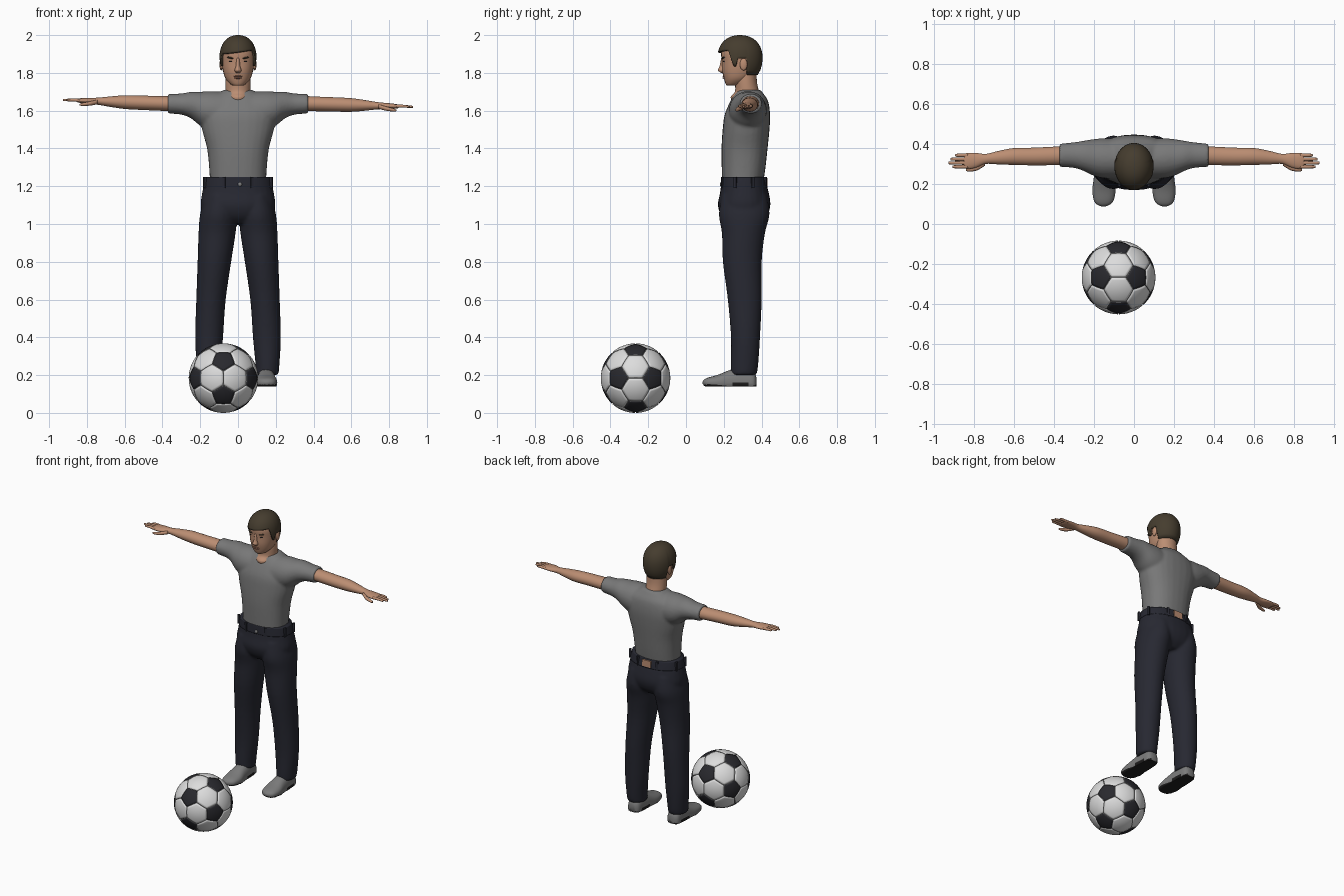
import bpy, bmesh, math
from mathutils import Vector, Matrix

cube = bpy.data.objects.get("Cube")
if cube:
    bpy.data.objects.remove(cube, do_unlink=True)


def material(name, r, g, b):
    mat = bpy.data.materials.new(name)
    mat.use_nodes = True
    colour = (r, g, b, 1)
    mat.diffuse_color = colour
    shader = mat.node_tree.nodes["Principled BSDF"]
    shader.inputs["Base Color"].default_value = colour
    shader.inputs["Roughness"].default_value = .8
    return mat


SKIN = material("skin", .5, .27, .17)
HAIR = material("brown hair", .06, .046, .028)
SHIRT = material("grey shirt", .19, .19, .19)
JEANS = material("dark denim", .02, .021, .031)
SHOE = material("grey shoe", .2, .2, .2)
DARK = material("dark rubber", .015, .014, .014)
WHITE = material("ball white", .72, .72, .72)
BLACK = material("ball black", .022, .022, .027)
SEAM = material("seam grey", .2, .2, .2)
LIPS = material("lips", .33, .15, .1)


def finish(name, bm, *mats):
    """Turn a bmesh into a smooth shaded object."""
    bmesh.ops.recalc_face_normals(bm, faces=bm.faces)
    for face in bm.faces:
        face.smooth = True
    mesh = bpy.data.meshes.new(name)
    bm.to_mesh(mesh)
    bm.free()
    for mat in mats:
        mesh.materials.append(mat)
    obj = bpy.data.objects.new(name, mesh)
    bpy.context.collection.objects.link(obj)
    return obj


def resample(rows, steps=4):
    """Smooth curve through the given rows."""
    out = []
    for i in range(len(rows) - 1):
        before, a, b = rows[max(i - 1, 0)], rows[i], rows[i + 1]
        after = rows[min(i + 2, len(rows) - 1)]
        for s in range(steps):
            t = s / steps
            out.append([q + t / 2 * (r - p + t * (2 * p - 5 * q + 4 * r - w + t * (3 * (q - r) + w - p)))
                        for p, q, r, w in zip(before, a, b, after)])
    return out + [list(rows[-1])]


def loft(bm, rows, axis="z", power=2, sides=28, place=lambda p: p):
    """Skin oval rings; a row is (position, centre, radius, centre, radius)."""
    k = "xyz".index(axis)
    u, v = [i for i in range(3) if i != k]
    rings = []
    for t, cu, ru, cv, rv in resample(rows):
        ring = []
        for i in range(sides):
            angle = math.tau * i / sides
            c, s = math.cos(angle), math.sin(angle)
            p = Vector()
            p[k] = t
            p[u] = cu + ru * math.copysign(abs(c) ** (2 / power), c)
            p[v] = cv + rv * math.copysign(abs(s) ** (2 / power), s)
            ring.append(bm.verts.new(place(p)))
        rings.append(ring)
    for a, b in zip(rings, rings[1:]):
        for i in range(sides):
            j = (i + 1) % sides
            bm.faces.new((a[i], a[j], b[j], b[i]))
    bm.faces.new(rings[0])
    bm.faces.new(rings[-1])


def blob(name, mat, loc, size, tilt=0):
    bm = bmesh.new()
    matrix = Matrix.Translation(loc) @ Matrix.Rotation(tilt, 4, "Y") @ Matrix.Diagonal((*size, 1))
    bmesh.ops.create_uvsphere(bm, u_segments=16, v_segments=10, radius=1, matrix=matrix)
    return finish(name, bm, mat)


def box(name, mat, loc, size, turn=0):
    bm = bmesh.new()
    matrix = Matrix.Translation(loc) @ Matrix.Rotation(turn, 4, "Z") @ Matrix.Diagonal((*size, 1))
    bmesh.ops.create_cube(bm, size=1, matrix=matrix)
    obj = finish(name, bm, mat)
    for poly in obj.data.polygons:
        poly.use_smooth = False


def merge_cloth(obj):
    """Blend overlapping lofts into one garment."""
    remesh = obj.modifiers.new("blend", "REMESH")
    remesh.mode = "VOXEL"
    remesh.voxel_size = .009
    remesh.use_smooth_shade = True
    smooth = obj.modifiers.new("soften", "SMOOTH")
    smooth.iterations = 4


# Shirt: torso and sleeves
bm = bmesh.new()
loft(bm, [(1.21, 0, .148, .3, .108), (1.3, 0, .153, .305, .116), (1.4, 0, .164, .31, .122),
          (1.5, 0, .19, .318, .124), (1.58, 0, .2, .325, .12), (1.65, 0, .17, .335, .1),
          (1.69, 0, .11, .335, .075), (1.71, 0, .075, .335, .06)], power=2.3)
for side in (-1, 1):
    loft(bm, [(.08, .325, .1, 1.59, .11), (.15, .328, .1, 1.6, .103), (.2, .332, .092, 1.61, .09),
              (.25, .34, .076, 1.63, .07), (.3, .344, .064, 1.635, .056), (.372, .343, .058, 1.637, .052)],
         "x", place=lambda p: Vector((side * p.x, p.y, p.z)))
merge_cloth(finish("shirt", bm, SHIRT))

# Jeans: hips and both legs
bm = bmesh.new()
loft(bm, [(1.0, 0, .1, .308, .08), (1.04, 0, .175, .308, .12), (1.1, 0, .197, .308, .139),
          (1.17, 0, .189, .309, .128), (1.245, 0, .173, .303, .114)], power=2.2)
for side in (-1, 1):
    loft(bm, [(.2, .154, .06, .305, .068), (.25, .156, .063, .309, .073), (.4, .153, .074, .315, .077),
              (.6, .143, .078, .311, .09), (.8, .125, .089, .298, .103), (.95, .111, .098, .304, .114),
              (1.05, .103, .098, .308, .134), (1.15, .095, .08, .309, .12)],
         place=lambda p: Vector((side * p.x, p.y, p.z)))
merge_cloth(finish("jeans", bm, JEANS))

# Waistband, belt loops, button and back label
bm = bmesh.new()
loft(bm, [(1.195, 0, .186, .308, .124), (1.225, 0, .181, .306, .12), (1.25, 0, .176, .304, .116)], power=2.2)
finish("waistband", bm, JEANS)
for i in range(8):
    angle = math.tau * (i + .5) / 8
    x, y = .184 * math.cos(angle), .307 + .122 * math.sin(angle)
    box("belt_loop", JEANS, (x * 1.04, y, 1.22), (.014, .014, .06), angle)
blob("button", SEAM, (.01, .185, 1.21), (.011, .006, .011))
box("back_label", SKIN, (0, .427, 1.222), (.065, .009, .045))

# Arms with hands
for side, label, slope in ((1, "left", -.03), (-1, "right", .035)):
    def reach(p):
        return Vector((side * p.x, p.y, p.z + 1.637 + slope * (p.x - .37)))
    bm = bmesh.new()
    loft(bm, [(.3, .343, .046, 0, .042), (.4, .34, .046, 0, .039), (.5, .337, .044, 0, .038),
              (.6, .337, .042, 0, .036), (.68, .331, .033, 0, .027), (.74, .325, .025, 0, .019),
              (.79, .318, .037, 0, .016), (.83, .315, .04, 0, .013), (.85, .315, .035, 0, .009)],
         "x", place=reach)
    for i, tip in enumerate((.907, .927, .917, .893)):
        y = .286 + .019 * i
        loft(bm, [(.83, y, .009, 0, .009), (.87, y, .009, .002, .008), (tip - .006, y, .007, 0, .006),
                  (tip, y, .003, 0, .003)], "x", sides=10, place=reach)
    loft(bm, [(.745, .305, .014, -.004, .012), (.785, .28, .013, -.014, .011), (.825, .271, .009, -.02, .008),
              (.838, .27, .004, -.021, .004)], "x", sides=12, place=reach)
    finish(label + "_arm", bm, SKIN)

# Shoes with flat dark soles
for side, label in ((1, "left"), (-1, "right")):
    bm = bmesh.new()
    loft(bm, [(.372, .15, .022, .16, .03), (.355, .15, .042, .16, .06), (.3, .15, .046, .16, .085),
              (.23, .15, .051, .16, .066), (.17, .15, .058, .16, .042), (.12, .151, .05, .16, .028),
              (.098, .152, .034, .16, .018), (.088, .153, .01, .16, .006)], "y", power=2.3,
         place=lambda p: Vector((side * p.x, p.y, max(p.z, .139))))
    for face in bm.faces:
        face.material_index = int(face.calc_center_median().z < .15)
    finish(label + "_shoe", bm, SHOE, DARK)

# Neck and head
bm = bmesh.new()
loft(bm, [(1.63, 0, .055, .325, .07), (1.67, 0, .062, .318, .082), (1.7, 0, .066, .323, .064),
          (1.75, 0, .067, .318, .058), (1.81, 0, .066, .318, .055)])
finish("neck", bm, SKIN)
bm = bmesh.new()
loft(bm, [(1.732, 0, .022, .24, .022), (1.742, 0, .042, .255, .045), (1.77, 0, .066, .272, .071),
          (1.81, 0, .079, .281, .089), (1.86, 0, .086, .285, .095), (1.91, 0, .087, .286, .1),
          (1.95, 0, .073, .286, .083), (1.975, 0, .045, .286, .05)], power=2.2)
finish("head", bm, SKIN)
bm = bmesh.new()
loft(bm, [(1.8, 0, .01, .196, .01), (1.813, 0, .018, .191, .022), (1.835, 0, .012, .195, .018),
          (1.878, 0, .009, .199, .013)], sides=14)
finish("nose", bm, SKIN)
blob("upper_lip", LIPS, (0, .205, 1.782), (.026, .012, .005))
blob("lower_lip", LIPS, (0, .205, 1.773), (.021, .011, .005))
for side, label in ((1, "left"), (-1, "right")):
    blob(label + "_eye", DARK, (side * .035, .204, 1.86), (.014, .009, .005))
    blob(label + "_eyebrow", HAIR, (side * .036, .2, 1.879), (.022, .011, .005), -side * .2)
    blob(label + "_ear", SKIN, (side * .089, .305, 1.845), (.009, .02, .032))

# Hair cap whose lower edge follows the hairline
bm = bmesh.new()
SIDES, LEVELS = 64, 14
columns = []
for i in range(SIDES):
    angle = math.tau * i / SIDES
    c, back = math.cos(angle), math.sin(angle)
    if back < -.5:
        edge = 1.91 + .012 * c
    elif back < -.1:
        edge = 1.835 + .075 * min(1, max(0, (-.3 - back) / .2))
    elif back < .3:
        edge = 1.875
    else:
        edge = 1.79
    column = []
    for j in range(LEVELS):
        t = math.sin(math.pi / 2 * j / LEVELS)
        z = edge + (2 - edge) * t
        h = (z - 1.88) / (.12 if z > 1.88 else .136)
        r = (1 - abs(h) ** 2.2) ** (1 / 2.2)
        column.append(bm.verts.new((.098 * r * c, .286 + .119 * r * back, z)))
    columns.append(column)
crown = bm.verts.new((0, .286, 2))
for a, b in zip(columns, columns[1:] + columns[:1]):
    for j in range(LEVELS - 1):
        bm.faces.new((a[j], b[j], b[j + 1], a[j + 1]))
    bm.faces.new((a[-1], b[-1], crown))
hair = finish("hair", bm, HAIR)
shell = hair.modifiers.new("thickness", "SOLIDIFY")
shell.thickness = .014

# Ball: pentagon and hexagon panels with sunken seams
PHI, RADIUS = (1 + 5 ** .5) / 2, .184
corners = []
for a in (-1, 1):
    for b in (-PHI, PHI):
        corners += [Vector((a, 0, b)), Vector((b, a, 0)), Vector((0, b, a))]
bm = bmesh.new()
for p in corners:
    for q in corners:
        if 0 < (p - q).length < 2.1:
            bm.verts.new((2 * p + q) / 3)
bmesh.ops.convex_hull(bm, input=bm.verts)
bmesh.ops.dissolve_limit(bm, angle_limit=.05, verts=bm.verts, edges=bm.edges)
for face in bm.faces:
    face.material_index = int(len(face.verts) == 5)
panels = list(bm.faces)
rim = bmesh.ops.inset_individual(bm, faces=panels, thickness=.022)["faces"]
for face in rim:
    face.material_index = 2
bmesh.ops.poke(bm, faces=panels)
bmesh.ops.subdivide_edges(bm, edges=bm.edges, cuts=4, use_grid_fill=True)
for vert in bm.verts:
    sunk = all(face.material_index == 2 for face in vert.link_faces)
    vert.co = vert.co.normalized() * RADIUS * (.975 if sunk else 1)
bmesh.ops.translate(bm, verts=bm.verts, vec=(-.077, -.267, RADIUS))
finish("ball", bm, WHITE, BLACK, SEAM)
